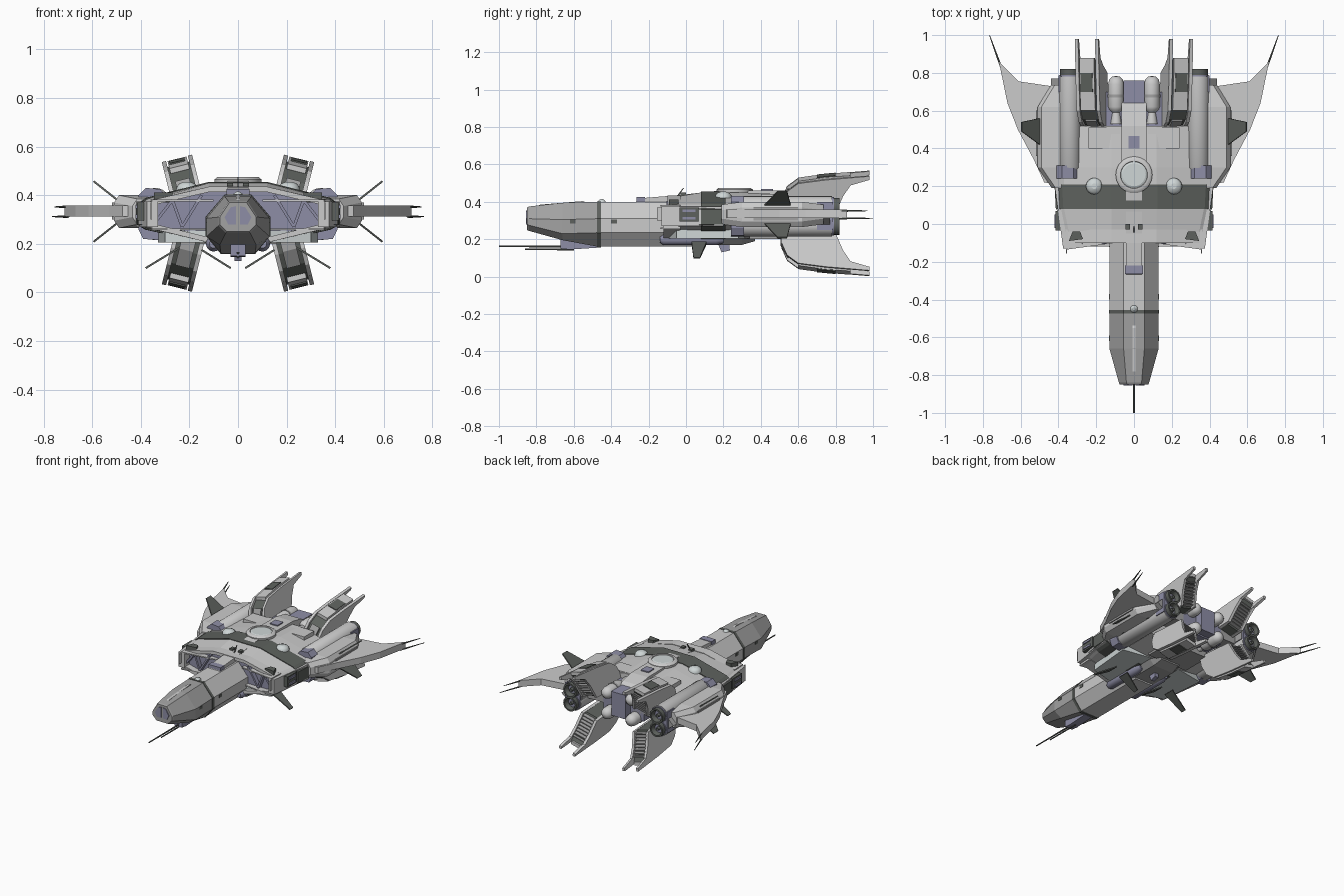
import bpy, bmesh, math
from mathutils import Vector, Matrix

if "Cube" in bpy.data.objects:
    bpy.data.objects.remove(bpy.data.objects["Cube"])

def mat(name, r, g, b):
    m = bpy.data.materials.new(name)
    m.diffuse_color = (r, g, b, 1)
    m.use_nodes = True
    m.node_tree.nodes["Principled BSDF"].inputs["Base Color"].default_value = m.diffuse_color
    return m

LIGHT = mat("light_grey", .52, .52, .52)
MID = mat("mid_grey", .36, .36, .36)
DARK = mat("dark_grey", .11, .12, .11)
BLUE = mat("slate_blue", .27, .27, .38)
PALE = mat("pale_grey", .62, .67, .67)

def finish(name, verts, faces, m, mirror=False, smooth=False):
    me = bpy.data.meshes.new(name)
    me.from_pydata([tuple(v) for v in verts], [], faces)
    bm = bmesh.new(); bm.from_mesh(me)
    bmesh.ops.recalc_face_normals(bm, faces=bm.faces)
    if smooth:
        for f in bm.faces: f.smooth = len(f.verts) == 4
        for e in bm.edges: e.smooth = e.calc_face_angle(0) < .7
    bm.to_mesh(me); bm.free()
    me.materials.append(m)
    o = bpy.data.objects.new(name, me)
    bpy.context.collection.objects.link(o)
    if mirror: o.modifiers.new("mirror", 'MIRROR').use_bisect_axis[0] = False
    return o

def loft(name, rings, m, mirror=False, smooth=False):
    n, k = len(rings[0]), len(rings)
    verts = [v for r in rings for v in r]
    faces = [(i*n+j, i*n+(j+1) % n, (i+1)*n+(j+1) % n, (i+1)*n+j) for i in range(k-1) for j in range(n)]
    faces += [tuple(range(n)), tuple(range((k-1)*n, k*n))]
    return finish(name, verts, faces, m, mirror, smooth)

def prism(name, axis, pts, a, b, m, mirror=False):
    f = {'x': lambda p, t: (t, p[0], p[1]), 'y': lambda p, t: (p[0], t, p[1]), 'z': lambda p, t: (p[0], p[1], t)}[axis]
    return loft(name, [[f(p, t) for p in pts] for t in (a, b)], m, mirror)

def box(name, x0, x1, y0, y1, z0, z1, m, mirror=False):
    return prism(name, 'z', [(x0, y0), (x1, y0), (x1, y1), (x0, y1)], z0, z1, m, mirror)

def lathe(name, centre, direction, profile, m, mirror=False, n=20):
    # profile: (distance along direction, radius)
    d = Vector(direction).normalized(); c = Vector(centre)
    u = d.orthogonal().normalized(); w = d.cross(u)
    rings = [[c + d*t + (u*math.cos(a) + w*math.sin(a))*r for a in [2*math.pi*i/n for i in range(n)]] for t, r in profile]
    return loft(name, rings, m, mirror, True)

def section(y, half):
    return [(x, y, z) for x, z in half] + [(-x, y, z) for x, z in reversed(half)]

def blade(name, p0, p1, y0, y1, t, m, mirror=True):
    d = Vector((p1[0]-p0[0], 0, p1[1]-p0[1])).normalized()
    s = Vector((-d.z, 0, d.x))*t
    rings = []
    for p, (a, b) in ((p0, y0), (p1, y1)):
        A, B = Vector((p[0], a, p[1])), Vector((p[0], b, p[1]))
        rings.append([A-s, B-s, B+s, A+s])
    return loft(name, rings, m, mirror)

# nose fuselage
full = [(.055, .40), (.13, .31), (.13, .235), (.07, .16)]
mid = [(.055, .395), (.13, .305), (.13, .23), (.075, .195)]
loft("nose_front", [section(-.85, [(.035, .37), (.075, .31), (.075, .28), (.045, .25)]),
     section(-.84, [(.04, .375), (.08, .31), (.08, .275), (.05, .245)]),
     section(-.66, mid), section(-.47, full)], MID)
loft("nose_collar", [section(y, [(.055, .403), (.133, .312), (.133, .233), (.07, .157)]) for y in (-.475, -.455)], DARK)
loft("nose_rear", [section(y, full) for y in (-.46, .1)], LIGHT)
prism("cockpit_window", 'y', [(.008, .28), (.04, .28), (.055, .31), (.03, .35), (.008, .355)], -.855, -.80, BLUE, True)
prism("nose_chin", 'x', [(-.67, .21), (-.67, .15), (-.62, .145), (-.47, .155), (-.47, .2)], -.03, .03, BLUE)
prism("nose_top_strip", 'x', [(-.80, .375), (-.78, .385), (-.55, .404), (-.52, .39)], -.008, .008, LIGHT)
lathe("nose_sensor", (0, -.45, .395), (0, 0, 1), [(0, .022), (.012, .018), (.02, .006)], PALE, n=12)
for z, y in ((.162, -1), (.146, -.86)):
    lathe("gun_barrel", (0, y, z), (0, 1, 0), [(0, .004), (.2, .005), (-y-.6, .006)], DARK, n=8)
for y in (-.62, -.4):
    box("nose_side_port", .118, .133, y, y+.03, .285, .305, DARK, True)

# main hull, with open framed front
def hull_half(x, top, g=0):
    return [(.12+g, top+g), (x-.04+g, .385+g), (x+g, .36), (x+g, .28), (x-.04+g, .262-g), (.12+g, .205-g)]
loft("hull", [section(-.04, hull_half(.385, .43)), section(.08, hull_half(.41, .45)),
     section(.3, hull_half(.42, .45)), section(.52, hull_half(.40, .44))], LIGHT)
loft("hull_band", [section(.08, hull_half(.41, .45, .004)), section(.21, hull_half(.417, .45, .004))], DARK)
loft("front_bay", [section(-.075, [(.12, .415), (.34, .37), (.36, .28), (.12, .235)]),
     section(0, [(.12, .42), (.34, .375), (.36, .275), (.12, .23)])], BLUE)
for name, a, b, s in (("front_roof", .435, .38, -.022), ("front_floor", .205, .262, .022)):
    loft(name, [[(.0, y, a+h), (.12, y, a+h), (x, y, b), (x, y, b+s), (.12, y, a+h+s), (0, y, a+h+s)]
         for y, x, h in ((-.10 if s < 0 else -.12, .355, 0), (-.03, .36, 0))], LIGHT, True)
    prism(name + "_lip", 'z', [(.1, -.10), (.355, -.135), (.36, -.03), (.1, -.03)], b-.006, b+.002, LIGHT, True)
for p, q in (((.15, .40), (.23, .27)), ((.23, .27), (.27, .38)), ((.27, .38), (.34, .29))):
    blade("bay_strut", p, q, (-.105, -.06), (-.105, -.06), .006, BLUE)
prism("hull_shoulder", 'z', [(.33, -.13), (.375, -.13), (.42, .2), (.33, .2)], .27, .375, LIGHT, True)
box("shoulder_spike", .355, .36, -.155, -.1, .30, .37, LIGHT, True)
box("shoulder_clasp", .36, .415, -.035, .07, .295, .37, DARK, True)
for z in (.305, .345):
    box("clasp_bolt", .40, .422, -.02, .05, z, z+.015, BLUE, True)
prism("front_vent", 'z', [(.27, -.08), (.345, -.09), (.325, -.04), (.285, -.04)], .37, .412, DARK, True)

# dorsal spine, turret ring and domes
prism("spine_front", 'x', [(-.27, .39), (-.26, .418), (-.05, .435), (.18, .46), (.18, .39)], -.043, .043, LIGHT)
box("spine_front_cap", -.047, .047, -.265, -.22, .39, .425, BLUE)
prism("spine_rear", 'x', [(.3, .4), (.3, .462), (.52, .46), (.62, .44), (.66, .40)], -.065, .065, LIGHT)
box("spine_rear_inset", -.03, .03, .40, .465, .44, .468, BLUE)
box("spine_hatch", -.045, -.02, -.03, 0, .42, .45, DARK, True)
lathe("turret_ring", (0, .26, .43), (0, 0, 1), [(0, .09), (.02, .097), (.035, .097), (.045, .085), (.045, .072), (.038, .07)], LIGHT, n=32)
lathe("turret_lid", (0, .26, .44), (0, 0, 1), [(0, .07), (.03, .07), (.034, .06)], PALE, n=32)
lathe("hull_dome", (.21, .2, .42), (0, 0, 1), [(0, .045), (.015, .043), (.027, .033), (.034, .015)], PALE, True, 16)
blade("whip_antenna", (0, .43), (0, .475), (-.05, -.04), (-.015, -.01), .003, DARK, False)
prism("top_panel", 'z', [(.075, .40), (.24, .40), (.24, .51), (.075, .51)], .40, .442, LIGHT, True)

# belly
loft("keel", [section(-.14, [(.12, .23), (.07, .18)]), section(.0, [(.16, .25), (.08, .17)]),
     section(.30, [(.16, .25), (.08, .17)]), section(.37, [(.12, .24), (.07, .19)])], MID)
prism("belly_panel", 'z', [(.1, -.1), (.30, -.05), (.33, .28), (.1, .32)], .205, .255, PALE, True)
box("belly_rear", -.16, .16, .34, .56, .20, .26, MID)
lathe("belly_pod", (.10, -.14, .20), (0, 1, 0), [(0, .018), (.02, .032), (.3, .032), (.34, .02)], BLUE, True, 14)
prism("belly_mast", 'x', [(.17, .18), (.19, .13), (.235, .14), (.23, .18)], -.014, .014, BLUE)
blade("belly_blade_outer", (.24, .185), (.38, .10), (.03, .11), (.04, .075), .004, DARK)
blade("belly_blade_inner", (.15, .175), (.03, .10), (.03, .11), (.04, .075), .004, DARK)

# side sponsons, wings and wing blades
def sponson(y, x, z0, z1):
    return [(.37, y, z1), (x-.02, y, z1), (x, y, z1-.03), (x, y, z0+.03), (x-.02, y, z0), (.37, y, z0)]
loft("sponson", [sponson(.19, .435, .28, .385), sponson(.30, .51, .265, .40), sponson(.62, .51, .265, .40),
     sponson(.735, .44, .28, .385)], LIGHT, True)
loft("wing", [[(x, y, z) for x, y in ((.40, .21), (.475, .22), (.53, .34), (.615, .50), (.67, .64), (.715, .86),
     (.61, .755), (.44, .73))] for z in (.313, .358)], LIGHT, True)
box("wing_root_inset", .50, .518, .36, .6, .30, .37, MID, True)
for z, e in ((.312, 1), (.352, .97)):
    lathe("wing_tip_probe", (.70, .82, z), (.065, .18, 0), [(0, .006), (.1, .004), ((e-.82)*1.06, .002)], DARK, True, 8)
for s in (1, -1):
    blade("wing_blade", (.50, .333+s*.05), (.595, .333+s*.125), (.42, .56), (.49, .54), .004, DARK)

# twin stacked engines each side
prism("engine_casing", 'y', [(.28, .30), (.28, .35), (.40, .35), (.44, .31), (.40, .28)], .29, .77, MID, True)
box("engine_bulkhead", .285, .40, .70, .785, .25, .40, BLUE, True)
for z in (.37, .275):
    lathe("engine_pod", (.34, .28, z), (0, 1, 0), [(0, .045), (.02, .06), (.5, .06)], LIGHT, True, 24)
    lathe("engine_ring", (.34, .77, z), (0, 1, 0), [(0, .055), (.02, .055), (.02, .05)], BLUE, True, 24)
    lathe("engine_nozzle", (.34, .78, z), (0, 1, 0), [(0, .045), (.005, .051), (.04, .051), (.04, .04), (.01, .03), (.01, .012), (.03, .01)], DARK, True, 24)
    for y in (.36, .61):
        box("engine_clip", .39, .41, y, y+.02, z-.01, z+.01, DARK, True)
prism("engine_intake", 'y', [(.29, .25), (.32, .215), (.39, .22), (.41, .26), (.41, .40), (.38, .43), (.32, .425), (.29, .39)], .24, .31, BLUE, True)

# rear core with tanks
box("rear_core", -.16, .16, .5, .70, .24, .40, BLUE)
box("rear_core_cap", -.055, .055, .6, .76, .25, .42, BLUE)
box("rear_cross_beam", -.3, .3, .58, .70, .29, .36, MID)
for z in (.395, .25):
    lathe("tank", (.095, .53, z), (0, 1, 0), [(0, .03), (.06, .02), (.075, .036), (.09, .042), (.21, .042), (.235, .036), (.25, .02), (.253, .005)], LIGHT, True, 18)
    lathe("tank_band", (.095, .67, z), (0, 1, 0), [(0, .045), (.015, .045)], MID, True, 18)

# four splayed tail fins: side rails, dark core, outer shield and rear slats
RAIL = [(.51, .05), (.51, .12), (.54, .19), (.60, .235), (.75, .255), (.98, .275), (.98, .255), (.88, .225), (.84, .165), (.80, .07)]
CORE = [(.52, .05), (.525, .12), (.555, .18), (.61, .222), (.75, .243), (.87, .25), (.85, .215), (.80, .16), (.77, .07)]
SHIELD = [(.60, .22), (.60, .242), (.74, .262), (.88, .273), (.88, .25)]
for s, tag in ((1, "upper"), (-1, "lower")):
    place = Matrix.Translation((.185, 0, .285)) @ Matrix.Diagonal((1, 1, s, 1)) @ Matrix.Rotation(math.radians(14), 4, 'Y')
    def fin(name, pts, a, b, m):
        rings = [[place @ Vector((x, y, v)) for y, v in pts] for x in (a, b)]
        loft(tag + "_fin_" + name, rings, m, True)
    fin("inner_rail", RAIL, -.064, -.046, LIGHT)
    fin("outer_rail", RAIL, .046, .064, LIGHT)
    fin("core", CORE, -.05, .05, DARK)
    fin("shield", SHIELD, -.04, .04, LIGHT)
    fin("shield_panel", [(.70, .24), (.70, .262), (.80, .272), (.80, .24)], -.03, .035, DARK)
    fin("front_plate", [(.505, .07), (.505, .115), (.545, .185), (.56, .17), (.53, .07)], -.03, .03, MID)
    for i in range(8):
        v = .08 + i*.019
        y = .775 + (v-.07)*.5
        fin("slat", [(y-.02, v), (y+.02, v+.004), (y+.02, v+.010), (y-.02, v+.008)], -.047, .047, MID)
